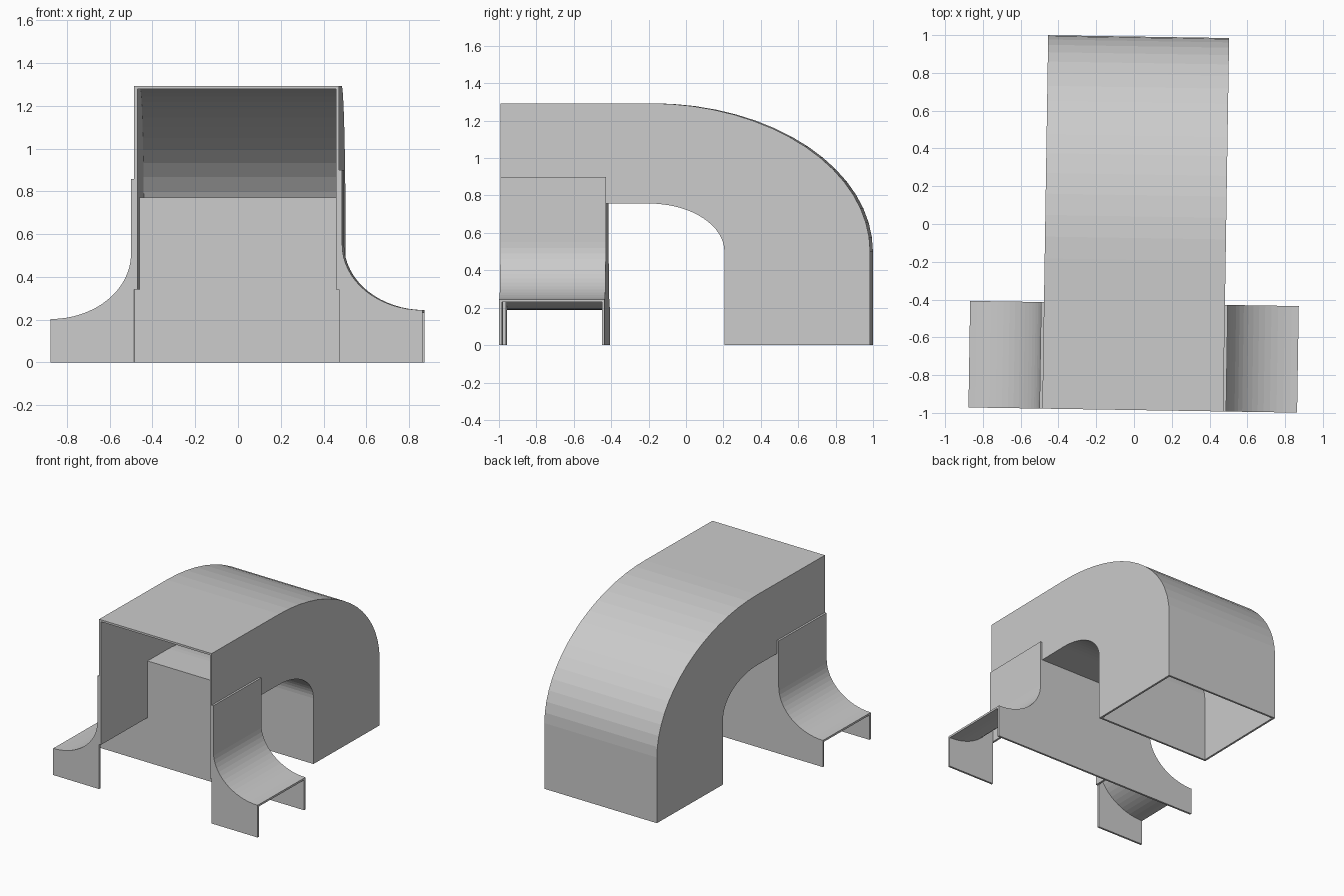
import bpy, bmesh, math

if "Cube" in bpy.data.objects:
    bpy.data.objects.remove(bpy.data.objects["Cube"])

T = 0.015                      # sheet thickness
W = 0.479                      # half width of the duct
Y0, YP, Y1 = -0.985, -0.421, 0.992   # front, rear panel, back
TURN = math.radians(-0.9)      # the whole model is turned slightly
SEG = 16


def arc(cx, cz, a, b, a0, a1):
    """Elliptical arc points, angles in degrees."""
    out = []
    for i in range(SEG + 1):
        t = math.radians(a0 + (a1 - a0) * i / SEG)
        out.append((cx + a * math.cos(t), cz + b * math.sin(t)))
    return out


def prism(name, pts, axis, lo, hi):
    """Extrude a (u, z) outline along x or y from lo to hi."""
    bm = bmesh.new()
    def vert(p, d):
        return bm.verts.new((d, p[0], p[1]) if axis == 'x' else (p[0], d, p[1]))
    a = [vert(p, lo) for p in pts]
    b = [vert(p, hi) for p in pts]
    bm.faces.new(a)
    bm.faces.new(b)
    n = len(pts)
    for i in range(n):
        j = (i + 1) % n
        bm.faces.new((a[i], a[j], b[j], b[i]))
    bmesh.ops.recalc_face_normals(bm, faces=bm.faces)
    me = bpy.data.meshes.new(name)
    bm.to_mesh(me)
    bm.free()
    ob = bpy.data.objects.new(name, me)
    bpy.context.collection.objects.link(ob)
    ob.rotation_euler.z = TURN
    ob.location.x = 0.009
    return ob


# Duct curves in the side plane
CY, CZ, TOP, LOW, YI = -0.19, 0.5, 1.293, 0.772, 0.228

def outer(t):
    return [(Y0, TOP - t)] + arc(CY, CZ, Y1 - CY - t, TOP - CZ - t, 90, 0) + [(Y1 - t, 0)]

def inner(t):
    return [(YP - T, LOW - t)] + arc(CY, CZ, YI - CY - t, LOW - CZ - t, 90, 0) + [(YI - t, 0)]

prism("duct_outer_sheet", outer(0) + outer(T)[::-1], 'x', -W + T, W - T)
prism("duct_inner_sheet", inner(0) + inner(T)[::-1], 'x', -W + T, W - T)

# Duct side walls, stopping above the flare openings at the front
wall = outer(0) + inner(T)[::-1][:-1] + [(YP, LOW - T), (YP, 0.34), (Y0, 0.34)]
prism("duct_wall_left", wall, 'x', -W, -W + T)
prism("duct_wall_right", wall, 'x', W - T, W)

# Flared side hoods: curved sheet plus end panel at the front
XO, XI = 0.870, W + T

def flare(side, dz, t):
    pts = arc(XO, 0.55 + dz, XO - XI + t, 0.305 + t, 180, 270)
    return [(side * x, z) for x, z in pts]

for label, side, dz in (("left", -1, -0.042), ("right", 1, 0.0)):
    top = 0.9 + dz
    sheet = ([(side * XI, top)] + flare(side, dz, 0)
             + flare(side, dz, T)[::-1] + [(side * W, top)])
    prism("flare_sheet_" + label, sheet, 'y', Y0, YP)
    panel = flare(side, dz, T) + [(side * XO, 0), (side * W, 0)]
    prism("flare_front_panel_" + label, panel, 'y', Y0, Y0 + T)

# Full-width rear panel closing both flares and the space under the duct
rear = ([(-W, LOW - T)] + flare(-1, -0.042, T) + [(-XO, 0), (XO, 0)]
        + flare(1, 0, T)[::-1] + [(W, LOW - T)])
prism("rear_panel", rear, 'y', YP - T, YP)
